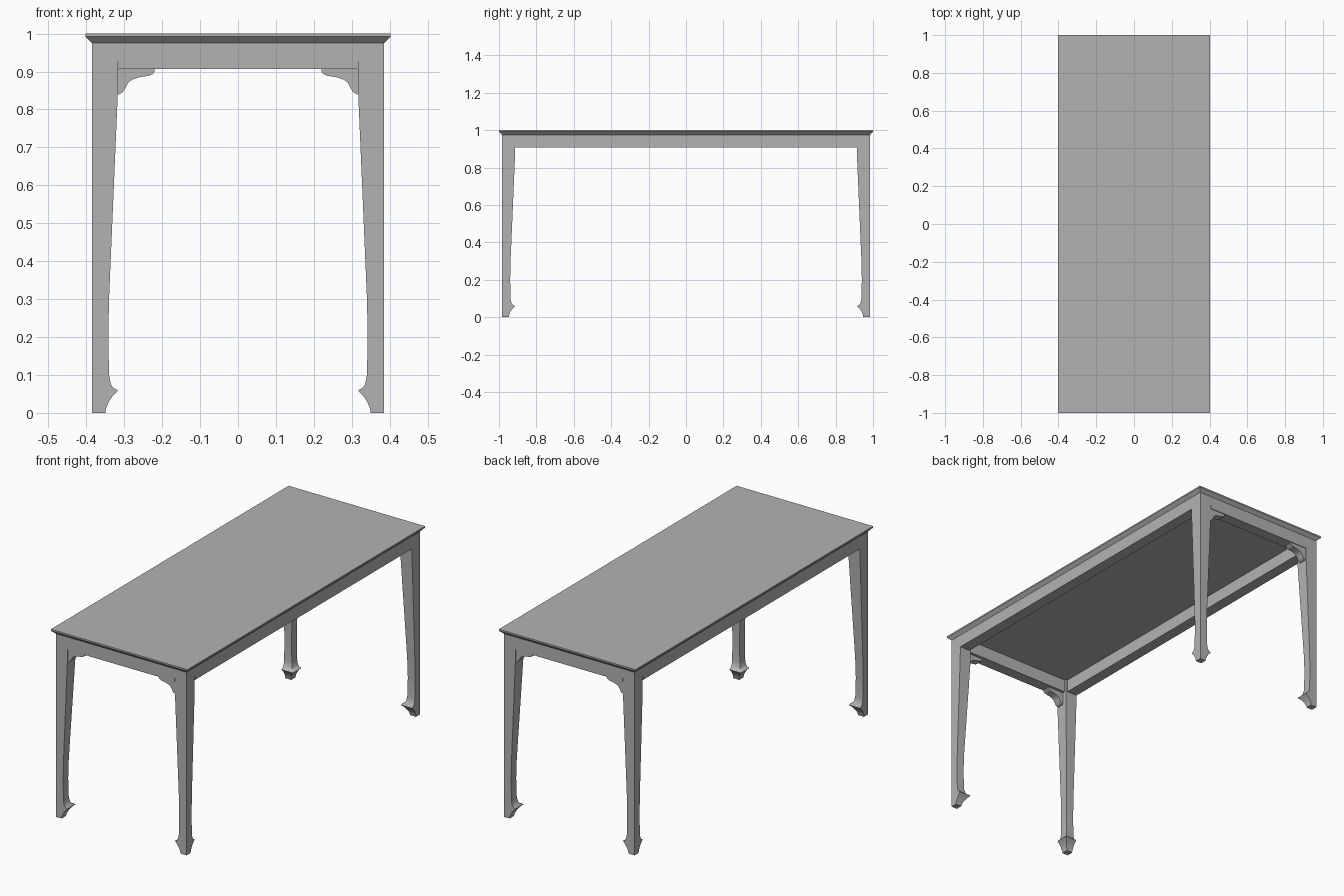
import bpy, bmesh

if "Cube" in bpy.data.objects:
    bpy.data.objects.remove(bpy.data.objects["Cube"])

grey = bpy.data.materials.new("grey paint")
grey.diffuse_color = (0.45, 0.45, 0.45, 1)
grey.use_nodes = True
grey.node_tree.nodes["Principled BSDF"].inputs["Base Color"].default_value = grey.diffuse_color


def finish(name, bm, smooth=False):
    bmesh.ops.recalc_face_normals(bm, faces=bm.faces[:])
    mesh = bpy.data.meshes.new(name)
    bm.to_mesh(mesh)
    bm.free()
    obj = bpy.data.objects.new(name, mesh)
    bpy.context.collection.objects.link(obj)
    mesh.materials.append(grey)
    if smooth:
        bpy.ops.object.select_all(action='DESELECT')
        obj.select_set(True)
        bpy.context.view_layer.objects.active = obj
        bpy.ops.object.shade_smooth_by_angle(angle=0.6)
    return obj


def loft(name, rings, smooth=False):
    """Join equal-sized point rings into a closed solid."""
    bm = bmesh.new()
    loops = [[bm.verts.new(p) for p in ring] for ring in rings]
    n = len(loops[0])
    for a, b in zip(loops, loops[1:]):
        for i in range(n):
            j = (i + 1) % n
            bm.faces.new((a[i], a[j], b[j], b[i]))
    bm.faces.new(loops[0])
    bm.faces.new(loops[-1])
    return finish(name, bm, smooth)


def rect(x0, x1, y0, y1, z):
    return [(x0, y0, z), (x1, y0, z), (x1, y1, z), (x0, y1, z)]


def box(name, x0, x1, y0, y1, z0, z1):
    return loft(name, [rect(x0, x1, y0, y1, z) for z in (z0, z1)])


# Table top with an undercut edge
loft("table_top", [rect(-x, x, -y, y, z) for x, y, z in
                   ((0.385, 0.983, 0.975), (0.402, 1.0, 0.992), (0.402, 1.0, 1.0))])

X, Y = 0.385, 0.983          # outer faces of the legs
APRON_Z, TOP_Z = 0.907, 0.975

# Leg width by height: flared foot, slim ankle, widening to the top
LEG = [(0, 0.035), (0.015, 0.038), (0.03, 0.045), (0.045, 0.055), (0.058, 0.068),
       (0.061, 0.066), (0.065, 0.057), (0.075, 0.050), (0.10, 0.045), (0.20, 0.043),
       (0.30, 0.045), (0.84, 0.068), (TOP_Z, 0.070)]

# Lower edge of the corner bracket: distance in from the leg's outer face, height
BRACKET = [(0.060, APRON_Z), (0.060, 0.840), (0.072, 0.840), (0.082, 0.846),
           (0.089, 0.858), (0.095, 0.870), (0.105, 0.878), (0.125, 0.885),
           (0.150, 0.889), (0.160, 0.893), (0.165, 0.900), (0.165, APRON_Z)]

for sx, side in ((-1, "left"), (1, "right")):
    for sy, end in ((-1, "front"), (1, "back")):
        loft(f"{end}_{side}_leg",
             [rect(sx * X, sx * (X - w), sy * Y, sy * (Y - w), z) for z, w in LEG],
             smooth=True)
        loft(f"{end}_{side}_bracket",
             [[(sx * (X - d), sy * y, z) for d, z in BRACKET]
              for y in (Y - 0.004, Y - 0.045)], smooth=True)

# Aprons under the top
for s, side in ((-1, "left"), (1, "right")):
    box(f"{side}_apron", s * X, s * (X - 0.06), -Y + 0.07, Y - 0.07, APRON_Z, TOP_Z)
for s, end in ((-1, "front"), (1, "back")):
    box(f"{end}_apron", -X + 0.07, X - 0.07, s * Y, s * (Y - 0.06), APRON_Z, TOP_Z)
